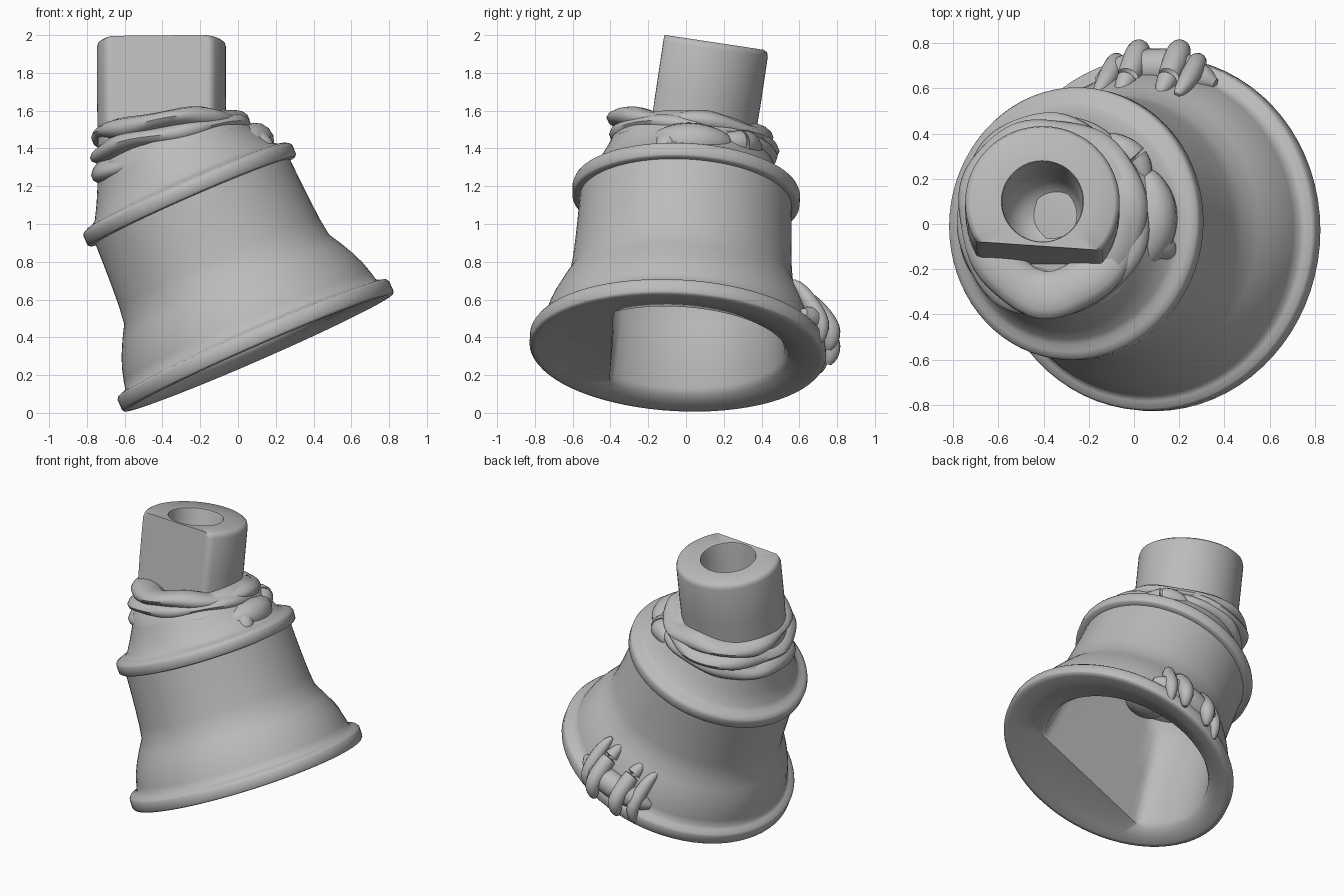
import bpy, math
from mathutils import Matrix, Vector

if "Cube" in bpy.data.objects:
    bpy.data.objects.remove(bpy.data.objects["Cube"])

mat = bpy.data.materials.new("plain grey")
mat.diffuse_color = (0.5, 0.5, 0.5, 1)
mat.use_nodes = True
mat.node_tree.nodes["Principled BSDF"].inputs["Base Color"].default_value = mat.diffuse_color
N = 72


def frame(origin, axis, spin=0):
    z = Vector(axis).normalized()
    y = z.cross(Vector((1, 0, 0))).normalized()
    x = y.cross(z)
    m = Matrix((x, y, z)).transposed().to_4x4()
    return Matrix.Translation(origin) @ m @ Matrix.Rotation(spin, 4, 'Z')


def make(name, verts, faces, m=None, angle=50):
    me = bpy.data.meshes.new(name)
    me.from_pydata([tuple(m @ Vector(v)) if m else tuple(v) for v in verts], [], faces)
    me.materials.append(mat)
    ob = bpy.data.objects.new(name, me)
    bpy.context.collection.objects.link(ob)
    bpy.ops.object.select_all(action='DESELECT')
    ob.select_set(True)
    bpy.context.view_layer.objects.active = ob
    bpy.ops.object.mode_set(mode='EDIT')
    bpy.ops.mesh.select_all(action='SELECT')
    bpy.ops.mesh.normals_make_consistent(inside=False)
    bpy.ops.object.mode_set(mode='OBJECT')
    bpy.ops.object.shade_smooth_by_angle(angle=math.radians(angle))
    return ob


def rings_to_faces(rows, n, close=False):
    f = []
    for i in range(rows if close else rows - 1):
        a, b = i * n, ((i + 1) % rows) * n
        f += [(a + j, a + (j + 1) % n, b + (j + 1) % n, b + j) for j in range(n)]
    return f


def lathe(name, prof, m):
    # profile rows: radius, height, optional flat limit on local y, optional x shift
    verts = []
    for r, t, *opt in prof:
        flat, shift = (opt + [-9, 0][len(opt):])[:2]
        for j in range(N):
            a = 2 * math.pi * j / N
            verts.append((r * math.cos(a) + shift, max(r * math.sin(a), flat), t))
    faces = rings_to_faces(len(prof), N)
    faces += [tuple(range(N)), tuple(range((len(prof) - 1) * N, len(prof) * N))]
    return make(name, verts, faces, m)


# leaning bell-shaped body, from cavity peg and ceiling out round the rims to the neck
body_frame = frame((0.11, -0.045, 0.318), (-0.40, 0.05, 0.915))
D, S = -0.35, -0.06
lathe("bell_body", [
    (0.05, 0.50), (0.13, 0.53), (0.17, 0.60), (0.18, 0.79),
    (0.42, 0.80, D), (0.50, 0.70, D), (0.53, 0.40, D, S * 0.5), (0.565, 0.07, D, S),
    (0.59, 0.035, D, S), (0.68, 0.015, -9, S * 0.3), (0.75, 0.0), (0.777, 0.002),
    (0.785, 0.012), (0.785, 0.07), (0.775, 0.085), (0.745, 0.094), (0.725, 0.105), (0.715, 0.15),
    (0.695, 0.22), (0.67, 0.28), (0.635, 0.35), (0.592, 0.425), (0.58, 0.52),
    (0.572, 0.64), (0.566, 0.76), (0.562, 0.875), (0.592, 0.876), (0.602, 0.885),
    (0.604, 0.935), (0.597, 0.952), (0.57, 0.965), (0.54, 0.972), (0.515, 0.99),
    (0.47, 1.07), (0.43, 1.15), (0.40, 1.23), (0.33, 1.26)], body_frame)

# D-shaped tube with a blind round bore
F = -0.2
lathe("neck_tube", [
    (0.335, -0.62, F), (0.342, -0.30, F), (0.342, -0.035, F), (0.335, -0.012, F),
    (0.318, 0.0, F), (0.182, 0.0), (0.178, -0.012), (0.172, -0.36), (0.15, -0.45),
    (0.09, -0.51), (0.02, -0.53)],
    frame((-0.405, 0.10, 1.969), (0, 0.148, 0.989), math.radians(-4)))


# flattened wrinkled bands round the neck
def band(name, c, rad, sx, sy, w, h, ph):
    n, verts = 14, []
    for i in range(96):
        a = 2 * math.pi * i / 96
        R = rad + 0.012 * math.sin(3 * a + ph) + 0.005 * math.sin(7 * a + 2 * ph)
        k = 1 + 0.15 * math.sin(5 * a + ph)
        for j in range(n):
            b = 2 * math.pi * j / n
            r = R + w * math.cos(b)
            x, y = r * math.cos(a), 1.06 * r * math.sin(a)
            z = h * k * math.sin(b) + sx * x + sy * y + 0.01 * math.sin(4 * a + 2 * ph)
            verts.append((c[0] + x, c[1] + y, c[2] + z))
    make(name, verts, rings_to_faces(96, n, True))


band("upper_band", (-0.365, 0.035, 1.505), 0.315, 0.10, -0.12, 0.10, 0.055, 0.4)
band("middle_band", (-0.365, 0.035, 1.44), 0.32, 0.20, -0.10, 0.105, 0.055, 2.0)
band("lower_band", (-0.355, 0.03, 1.375), 0.33, 0.30, -0.05, 0.09, 0.06, 3.7)


# soft lumps, tubes swept through a few points with swelling thickness
def fold(name, pts, rad):
    n, verts, steps = 14, [], 24
    P = [Vector(p) for p in pts]

    def at(u):
        u = min(max(u, 0), 1) * (len(P) - 1)
        i = min(int(u), len(P) - 2)
        s = u - i
        p0, p1, p2, p3 = P[max(i - 1, 0)], P[i], P[i + 1], P[min(i + 2, len(P) - 1)]
        return 0.5 * (2 * p1 + (p2 - p0) * s + (2 * p0 - 5 * p1 + 4 * p2 - p3) * s * s
                      + (3 * p1 - p0 - 3 * p2 + p3) * s ** 3)
    for i in range(steps + 1):
        u = i / steps
        d = (at(u + 0.02) - at(u - 0.02)).normalized()
        e = d.orthogonal().normalized()
        g = d.cross(e)
        r = rad * max(0.08, math.sin(math.pi * u)) ** 0.5
        for j in range(n):
            b = 2 * math.pi * j / n
            verts.append(at(u) + r * (e * math.cos(b) + g * math.sin(b)))
    faces = rings_to_faces(steps + 1, n)
    faces += [tuple(range(n)), tuple(range(steps * n, (steps + 1) * n))]
    make(name, verts, faces)


# ridges draped over the back of the lower rim, on a shared swelling
fold("rim_swelling", [(-0.16, 0.63, 0.32), (0.0, 0.685, 0.39), (0.2, 0.685, 0.47),
                      (0.36, 0.62, 0.53)], 0.085)
for i, (x, r, out) in enumerate([(-0.08, 0.045, -0.05), (0.02, 0.055, 0.0),
                                 (0.2, 0.055, 0.0), (0.28, 0.045, -0.05)]):
    dz = 0.43 * (x - 0.1)
    fold(f"rim_fold_{i + 1}", [(x - 0.09, 0.57, 0.62 + dz), (x - 0.04, 0.665 + out * 0.5, 0.53 + dz),
                               (x, 0.765 + out, 0.40 + dz), (x, 0.755 + out, 0.29 + dz)], r)

# bulging knot and side creases on the shoulder
fold("shoulder_knot", [(0.02, -0.19, 1.42), (0.08, -0.06, 1.435), (0.09, 0.09, 1.435),
                       (0.04, 0.24, 1.42)], 0.10)
fold("shoulder_knot_tail", [(-0.06, 0.03, 1.52), (0.04, -0.05, 1.47), (0.12, -0.10, 1.42),
                            (0.18, -0.13, 1.39)], 0.07)
fold("shoulder_crease", [(-0.14, 0.38, 1.38), (-0.06, 0.33, 1.42), (0.01, 0.27, 1.43),
                         (0.05, 0.17, 1.44)], 0.07)
